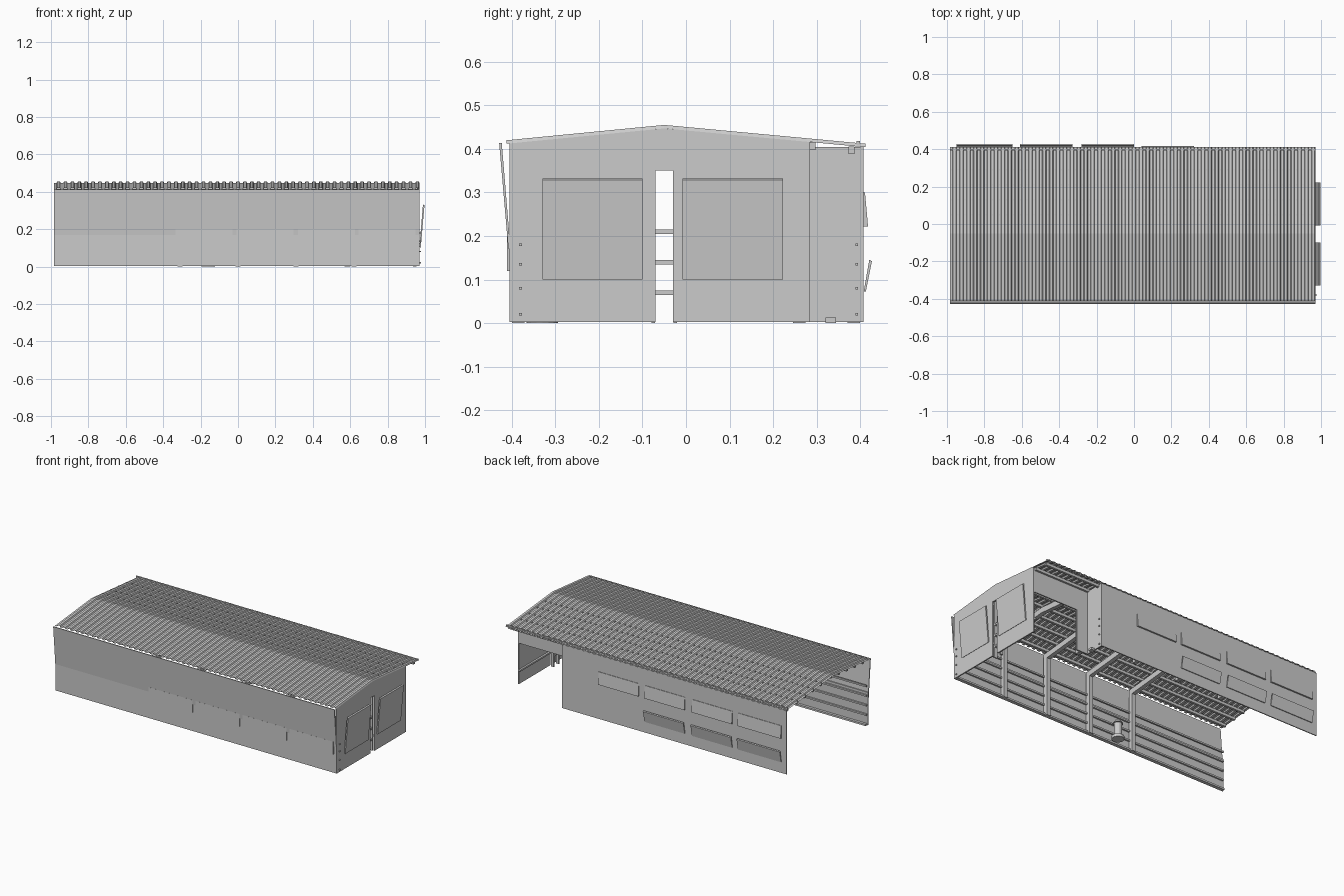
import bpy, bmesh, math

if "Cube" in bpy.data.objects:
    bpy.data.objects.remove(bpy.data.objects["Cube"])

X0, X1 = -0.985, 0.97      # barn ends
XP = 0.57                  # porch start on the back side
YF, YB, YP = -0.405, 0.408, 0.285
RIDGE = -0.05


def roof_z(y):
    if y < RIDGE:
        return 0.455 - (RIDGE - y) * 0.035 / 0.36
    return 0.455 - (y - RIDGE) * 0.043 / 0.46


def finish(name, bm):
    bmesh.ops.recalc_face_normals(bm, faces=bm.faces)
    me = bpy.data.meshes.new(name)
    bm.to_mesh(me)
    bm.free()
    ob = bpy.data.objects.new(name, me)
    bpy.context.collection.objects.link(ob)
    return ob


def add_prism(bm, pts, axis, a, b):
    # extrude a profile along x (points are y,z) or along y (points are x,z)
    def put(p, t):
        return (t, p[0], p[1]) if axis == 'x' else (p[0], t, p[1])
    lo = [bm.verts.new(put(p, a)) for p in pts]
    hi = [bm.verts.new(put(p, b)) for p in pts]
    bm.faces.new(lo)
    bm.faces.new(hi[::-1])
    for i in range(len(pts)):
        j = (i + 1) % len(pts)
        bm.faces.new((lo[i], lo[j], hi[j], hi[i]))


def add_box(bm, x, y, z):
    add_prism(bm, [(y[0], z[0]), (y[1], z[0]), (y[1], z[1]), (y[0], z[1])], 'x', x[0], x[1])


def boxes(name, items):
    bm = bmesh.new()
    for it in items:
        add_box(bm, *it)
    return finish(name, bm)


def prisms(name, items):
    bm = bmesh.new()
    for it in items:
        add_prism(bm, *it)
    return finish(name, bm)


# corrugated roof sheet
N = 53
pitch = (X1 - X0) / N
bm = bmesh.new()
prof = []
for i in range(N):
    x = X0 + i * pitch
    prof += [(x, -.008), (x + pitch * .4, -.008), (x + pitch * .5, 0), (x + pitch * .9, 0)]
prof.append((X1, -.008))
rows = [[bm.verts.new((x, y, roof_z(y) + d)) for x, d in prof] for y in (-0.412, RIDGE, 0.412)]
for r0, r1 in zip(rows, rows[1:]):
    for i in range(len(prof) - 1):
        bm.faces.new((r0[i], r0[i + 1], r1[i + 1], r1[i]))
finish("corrugated_roof", bm)

# roof bolts
boxes("roof_bolts", [((X0 + (i + .15) * pitch, X0 + (i + .3) * pitch), (y - .004, y + .004),
                      (roof_z(y) - .009, roof_z(y) - .003))
                     for i in range(N) for y in (0.05, 0.13, 0.21, 0.29)])

# purlins along the roof
boxes("roof_purlins", [((X0 + .01, X1 - .01), (y - .007, y + .007), (roof_z(y) - .026, roof_z(y) - .009))
                       for y in (-.37, -.29, -.21, -.13, -.05, .05, .13, .21, .29, .38)])

# front wall and its slanted upper curtain, with bay panels along the base of it
boxes("front_wall", [((X0, X1), (YF, YF + .006), (0.003, 0.21))])
prisms("front_curtain", [([(-.408, .17), (-.403, .17), (-.423, .413), (-.429, .413)], 'x', X0, X1)])
boxes("front_bay_panels", [((a, a + .305), (-.411, YF), (.12, .2)) for a in (-.335, -.008, .32, .645)])

# back wall with open hatches
boxes("back_wall", [((X0, XP), (YB - .006, YB), (0.003, roof_z(YB) - .006))])
bays = [(-.95, -.65), (-.61, -.33), (-.28, 0.0), (.04, .32)]
prisms("back_lower_hatches", [([(.408, .072), (.413, .072), (.427, .142), (.421, .146)], 'x', a, b)
                              for a, b in bays[:3]])
prisms("back_upper_hatches", [([(.408, .222), (.418, .222), (.411, .30), (.408, .30)], 'x', a, b)
                              for a, b in bays])
boxes("back_eave_board", [((X0, X1), (.392, .400), (.408, .418))])

# right end wall in two halves with a door slot
def wall_half(a, b):
    ys = [a] + ([RIDGE] if a < RIDGE < b else []) + [b]
    return [(a, .003), (b, .003)] + [(y, roof_z(y) - .008) for y in ys[::-1]]

prisms("end_wall", [(wall_half(YF, -.07), 'x', X1 - .008, X1),
                    (wall_half(-.03, YP), 'x', X1 - .008, X1),
                    ([(-.07, .35), (-.03, .35), (-.03, .445), (RIDGE, .447), (-.07, .445)],
                     'x', X1 - .008, X1)])

# leaning hatches on the end wall
prisms("end_hatches", [([(.970, .105), (.977, .10), (.997, .328), (.989, .332)], 'y', a, b)
                       for a, b in ((-.33, -.10), (-.008, .223))])

# ladder seen through the door slot
boxes("slot_ladder", [((.935, .955), (-.075, -.025), (z - .005, z + .005)) for z in (.07, .14, .21, .365)]
      + [((.935, .955), (y - .004, y + .004), (0, .37)) for y in (-.075, -.025)])

# porch cut into the back corner: header, jamb and return wall
boxes("porch_frame", [((XP, X1), (YP - .008, YP), (.26, roof_z(YP) - .01)),
                      ((XP, XP + .085), (YP - .008, YP), (.003, .26)),
                      ((XP, XP + .008), (YP, YB), (.003, roof_z(YB) - .008)),
                      ((XP, XP + .03), (.32, .345), (0, .013))])

# hinge pegs on the corners
boxes("corner_pegs", [((x, x + .012), (y - .003, y + .003), (z - .003, z + .003))
                      for x, y in ((X1 - .004, -.38), (XP + .004, .392))
                      for z in (.02, .08, .135, .18)])

# portal frames: two posts and rafters following the roof
frames = []
for x in (-.31, 0, .31, .62):
    a, b = x - .013, x + .013
    for y in (-.385, .385):
        if y > 0 and x > XP:
            y = YP - .025
        frames.append(([(y - .014, 0), (y + .014, 0), (y + .014, roof_z(y) - .03),
                        (y - .014, roof_z(y) - .03)], 'x', a, b))
    end = .398 if x < XP else YP - .01
    for y0, y1 in ((-.398, RIDGE), (RIDGE, end)):
        frames.append(([(y0, roof_z(y0) - .06), (y1, roof_z(y1) - .06),
                        (y1, roof_z(y1) - .026), (y0, roof_z(y0) - .026)], 'x', a, b))
prisms("portal_frames", frames)

# horizontal wall rails and ground sill
rails = [((X0 + .005, X1 - .01), (YF + .006, YF + .016), (z - .005, z + .005)) for z in (.07, .13, .19, .25)]
rails.append(((X0 + .005, X1 - .01), (YF + .006, YF + .022), (.003, .014)))
rails += [((X1 - .02, X1 - .008), (a, b), (z - .005, z + .005))
          for z in (.09, .34) for a, b in ((-.39, -.075), (-.025, YP))]
boxes("wall_rails", rails)

# standing feeder inside
bm = bmesh.new()
for r1, r2, z0, z1 in ((.036, .036, 0, .018), (.022, .022, .018, .10), (.03, .012, .10, .125)):
    new = bmesh.ops.create_cone(bm, cap_ends=True, segments=16, radius1=r1, radius2=r2, depth=z1 - z0)
    bmesh.ops.translate(bm, verts=new['verts'], vec=(-.16, -.33, (z0 + z1) / 2))
finish("feeder", bm)
